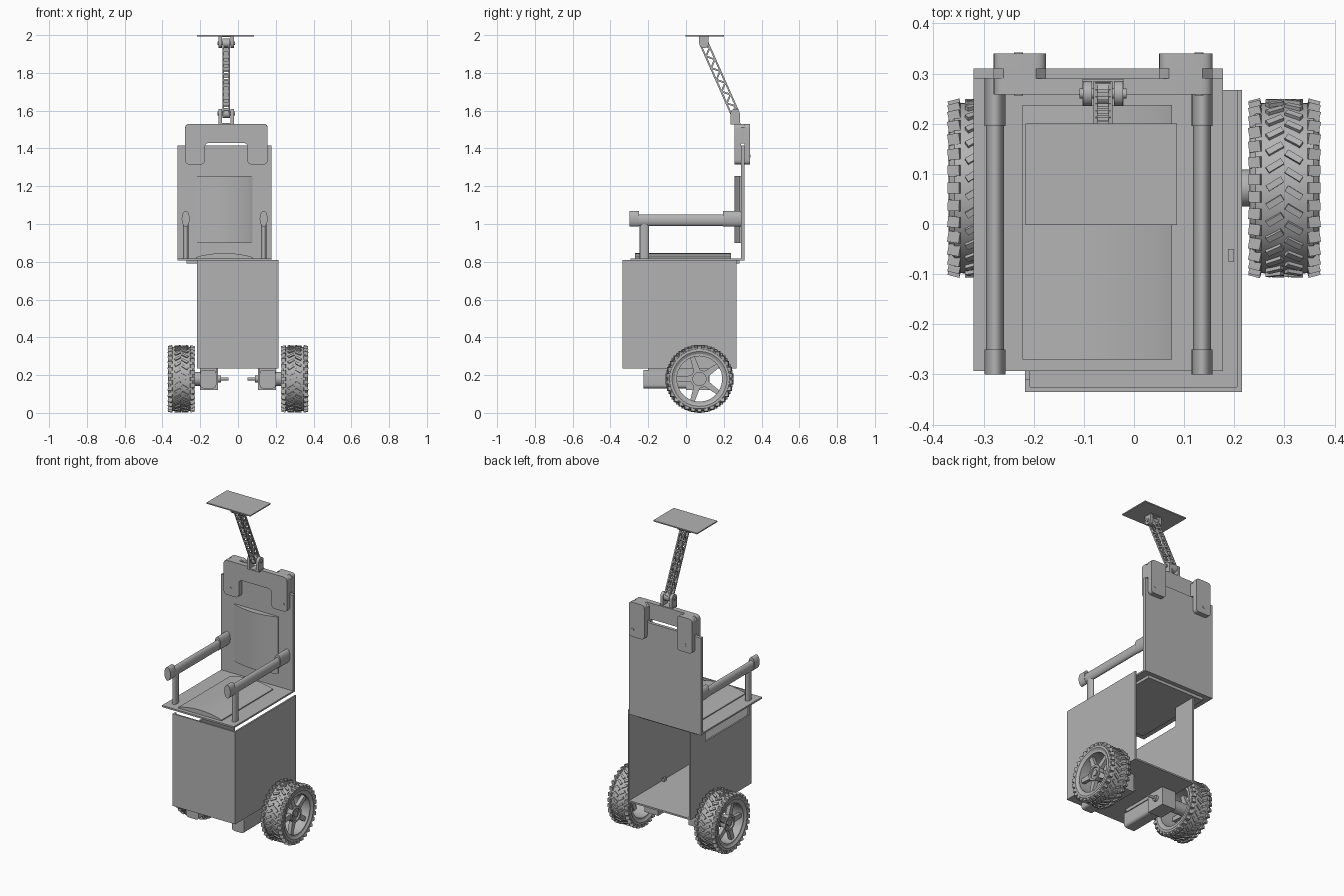
import bpy, bmesh, math
from math import sin, cos, pi, tau
from mathutils import Matrix, Vector

if "Cube" in bpy.data.objects:
    bpy.data.objects.remove(bpy.data.objects["Cube"], do_unlink=True)

grey = bpy.data.materials.new("plain grey")
grey.use_nodes = True
grey.diffuse_color = (0.45, 0.45, 0.45, 1)
grey.node_tree.nodes["Principled BSDF"].inputs["Base Color"].default_value = grey.diffuse_color


def box(bm, x0, x1, y0, y1, z0, z1):
    m = Matrix.Translation(((x0 + x1) / 2, (y0 + y1) / 2, (z0 + z1) / 2))
    bmesh.ops.create_cube(bm, size=1, matrix=m @ Matrix.Diagonal((x1 - x0, y1 - y0, z1 - z0, 1)))


def bar(bm, a, b, w, h):
    """Square bar from a to b; w is its size along x."""
    a, b = Vector(a), Vector(b)
    d = (b - a).normalized()
    side = Vector((1, 0, 0)) if abs(d.x) < 0.9 else Vector((0, 1, 0))
    side = (side - d * side.dot(d)).normalized()
    rot = Matrix((side, d.cross(side), d)).transposed().to_4x4()
    m = Matrix.Translation((a + b) / 2) @ rot
    bmesh.ops.create_cube(bm, size=1, matrix=m @ Matrix.Diagonal((w, h, (b - a).length, 1)))


def prism(bm, pts, axis, a, b):
    """Extrude a 2D outline along an axis from a to b."""
    def place(p, t):
        return {"x": (t, *p), "y": (p[0], t, p[1]), "z": (*p, t)}[axis]
    lo = [bm.verts.new(place(p, a)) for p in pts]
    hi = [bm.verts.new(place(p, b)) for p in pts]
    bm.faces.new(lo)
    bm.faces.new(hi)
    for i in range(len(pts)):
        j = (i + 1) % len(pts)
        bm.faces.new((lo[i], lo[j], hi[j], hi[i]))


def oval(cx, cy, rx, ry, n=32):
    return [(cx + rx * cos(tau * i / n), cy + ry * sin(tau * i / n)) for i in range(n)]


def rounded(pts, r):
    """Round every convex or concave corner of an outline with radius r."""
    out = []
    for i, p in enumerate(pts):
        p, q, s = Vector(p), Vector(pts[i - 1]), Vector(pts[(i + 1) % len(pts)])
        a, b = p + (q - p).normalized() * r, p + (s - p).normalized() * r
        for k in range(6):
            t = k / 5
            out.append(tuple(a * (1 - t) ** 2 + p * 2 * t * (1 - t) + b * t * t))
    return out


def lathe(bm, profile, cx, cy, cz, n=60):
    """Closed (x, radius) profile turned about an x axis line."""
    rings = [[bm.verts.new((cx + x, cy + r * cos(tau * i / n), cz + r * sin(tau * i / n)))
              for x, r in profile] for i in range(n)]
    for i in range(n):
        a, b = rings[i], rings[(i + 1) % n]
        for j in range(len(profile)):
            k = (j + 1) % len(profile)
            bm.faces.new((a[j], a[k], b[k], b[j]))


def finish(name, bm, smooth=True):
    bmesh.ops.recalc_face_normals(bm, faces=bm.faces)
    me = bpy.data.meshes.new(name)
    bm.to_mesh(me)
    bm.free()
    me.materials.append(grey)
    ob = bpy.data.objects.new(name, me)
    bpy.context.collection.objects.link(ob)
    if smooth:
        bpy.ops.object.select_all(action="DESELECT")
        ob.select_set(True)
        bpy.context.view_layer.objects.active = ob
        bpy.ops.object.shade_smooth_by_angle(angle=math.radians(30))
    return ob


# Open-backed cabinet; one side wall has a notch in its top edge
bm = bmesh.new()
box(bm, -0.217, 0.215, -0.335, 0.267, 0.235, 0.245)
box(bm, -0.217, 0.215, -0.335, -0.325, 0.245, 0.81)
box(bm, 0.205, 0.215, -0.325, 0.267, 0.245, 0.81)
notched = [(-0.325, 0.245), (0.267, 0.245), (0.267, 0.81), (0.12, 0.81),
           (0.12, 0.67), (-0.31, 0.67), (-0.31, 0.81), (-0.325, 0.81)]
prism(bm, notched, "x", -0.217, -0.207)
for s in (-1, 1):
    box(bm, s * 0.193 - 0.006, s * 0.193 + 0.006, -0.075, -0.05, 0.245, 0.265)
finish("cabinet", bm, False)

# Seat plate with the lower support panel
bm = bmesh.new()
box(bm, -0.32, 0.177, -0.293, 0.31, 0.808, 0.818)
box(bm, -0.272, 0.13, -0.245, 0.283, 0.79, 0.808)
finish("seat_plate", bm, False)

bm = bmesh.new()
box(bm, -0.32, 0.177, 0.29, 0.31, 0.818, 1.415)
finish("backrest", bm, False)


# Domed cushions
def dome(base, rise, sign):
    pts = [(-0.222, base), (0.076, base)]
    for i in range(21):
        t = i / 20
        pts.append((0.076 - 0.298 * t, base + sign * (0.006 + rise * sin(pi * t) ** 0.8)))
    return pts


bm = bmesh.new()
prism(bm, dome(0.818, 0.022, 1), "y", -0.27, 0.237)
finish("seat_cushion", bm)
bm = bmesh.new()
prism(bm, dome(0.29, 0.028, -1), "z", 0.90, 1.255)
finish("back_cushion", bm)

# Clip-over head bracket: front arch, rear legs and bridging blocks
bm = bmesh.new()
arch = [(-0.28, 1.315), (-0.175, 1.315), (-0.175, 1.43), (0.05, 1.43),
        (0.05, 1.315), (0.157, 1.315), (0.157, 1.53), (-0.28, 1.53)]
prism(bm, rounded(arch, 0.025), "y", 0.258, 0.29)
for x0, x1 in ((-0.28, -0.175), (0.05, 0.157)):
    leg = [(x0, 1.315), (x1, 1.315), (x1, 1.53), (x0, 1.53)]
    prism(bm, rounded(leg, 0.022), "y", 0.31, 0.34)
    block = [(x0, 1.425), (x1, 1.425), (x1, 1.51), (x1 - 0.02, 1.53), (x0 + 0.02, 1.53), (x0, 1.51)]
    prism(bm, block, "y", 0.29, 0.31)
    mid = -0.23 if x0 < 0 else 0.13
    for y in (0.256, 0.338):
        prism(bm, oval(mid, 1.36, 0.009, 0.009, 16), "y", y, y + 0.004)
finish("head_bracket", bm)

# Armrests with larger end grips and a front post
for name, cx in (("right_armrest", -0.277), ("left_armrest", 0.136)):
    bm = bmesh.new()
    prism(bm, oval(cx, 1.02, 0.018, 0.031), "y", -0.25, 0.195)
    for y0, y1 in ((-0.30, -0.25), (0.195, 0.29)):
        prism(bm, oval(cx, 1.028, 0.021, 0.042), "y", y0, y1)
    prism(bm, oval(cx, -0.22, 0.014, 0.025), "z", 0.818, 1.01)
    finish(name, bm)

# Lattice arm with hinge brackets
low, high, ax = Vector((0, 0.26, 1.585)), Vector((0, 0.095, 1.957)), -0.062
along = (high - low).normalized()
across = Vector((0, along.z, -along.y))
bm = bmesh.new()


def at(t, x, w):
    return low.lerp(high, t) + across * w + Vector((ax + x, 0, 0))


steps = 12
for x in (-0.015, 0.015):
    for w in (-0.02, 0.02):
        bar(bm, at(0, x, w), at(1, x, w), 0.008, 0.009)
    for i in range(steps):
        w = 0.018 if i % 2 else -0.018
        bar(bm, at(i / steps, x, w), at((i + 1) / steps, x, -w), 0.006, 0.009)
for i in range(steps + 1):
    for w in (-0.02, 0.02):
        bar(bm, at(i / steps, -0.015, w), at(i / steps, 0.015, w), 0.007, 0.012)
for p in (low, high):
    prism(bm, oval(p.y, p.z, 0.025, 0.025, 24), "x", ax - 0.019, ax + 0.019)
    prism(bm, oval(p.y, p.z, 0.01, 0.01, 16), "x", ax - 0.047, ax + 0.047)
finish("lattice_arm", bm)

for name, p, edge in (("lower_hinge", low, 1.53), ("upper_hinge", high, 1.993)):
    bm = bmesh.new()
    for x in (ax - 0.04, ax + 0.022):
        cheek = [(p.y + 0.025 * cos(a), p.z + (p.z - edge) / abs(p.z - edge) * 0.025 * sin(a))
                 for a in [pi * i / 12 for i in range(13)]]
        prism(bm, cheek + [(p.y - 0.025, edge), (p.y + 0.025, edge)], "x", x, x + 0.018)
    box(bm, ax - 0.042, ax + 0.042, p.y - 0.025, p.y + 0.028, edge - 0.004, edge + 0.004)
    finish(name, bm)

bm = bmesh.new()
box(bm, -0.216, 0.086, -0.002, 0.2, 1.993, 2.0)
finish("top_panel", bm, False)

# Wheels, gearboxes and axles, mirrored left and right
WY, WZ = 0.0715, 0.18
tyre = [(-0.062, 0.132), (-0.07, 0.145), (-0.069, 0.158), (-0.058, 0.168), (-0.03, 0.171),
        (0.03, 0.171), (0.058, 0.168), (0.069, 0.158), (0.07, 0.145), (0.062, 0.132)]
rim = [(-0.062, 0.12), (-0.062, 0.137), (0.062, 0.137), (0.062, 0.12)]
for side, s in (("right", -1), ("left", 1)):
    cx = s * 0.3
    bm = bmesh.new()
    lathe(bm, tyre, cx, WY, WZ)

    def tread(angle, x, r):
        return (cx + s * x, WY + r * cos(angle), WZ + r * sin(angle))

    count = 30
    for i in range(count):
        a = tau * i / count
        for e in (-1, 1):
            b = a + (0.5 + e * 0.5) * pi / count
            bar(bm, tread(b, e * 0.046, 0.169), tread(b, e * 0.069, 0.163), 0.022, 0.022)
            bar(bm, tread(b, e * 0.004, 0.17), tread(b + 0.11, e * 0.034, 0.17), 0.013, 0.016)
    finish(side + "_tyre", bm)

    bm = bmesh.new()
    lathe(bm, rim, cx, WY, WZ)
    lathe(bm, [(0.02, 0.035), (0.02, 0.048), (0.055, 0.048), (0.055, 0.035)], cx if s > 0 else cx - 0.075, WY, WZ, 32)
    prism(bm, oval(WY, WZ, 0.037, 0.037), "x", s * 0.195, s * 0.345)
    prism(bm, oval(WY, WZ, 0.02, 0.02, 6), "x", s * 0.345, s * 0.352)
    for k in range(5):
        a = pi + tau * k / 5
        c, d = Vector((cos(a), sin(a))), Vector((-sin(a), cos(a)))
        o = Vector((WY, WZ))
        spoke = [o + c * 0.038 + d * 0.018, o + c * 0.124 + d * 0.012,
                 o + c * 0.124 - d * 0.012, o + c * 0.038 - d * 0.018]
        prism(bm, [tuple(p) for p in spoke], "x", s * 0.325, s * 0.348)
    finish(side + "_rim", bm)

    bm = bmesh.new()
    body = [(s * 0.115, 0.13), (s * 0.2, 0.13), (s * 0.2, 0.228), (s * 0.115, 0.228)]
    prism(bm, rounded(body, 0.02), "y", -0.225, 0.02)
    box(bm, min(s * 0.105, s * 0.2), max(s * 0.105, s * 0.2), 0.0, 0.125, 0.122, 0.235)
    box(bm, min(s * 0.11, s * 0.2), max(s * 0.11, s * 0.2), -0.2, 0.0, 0.215, 0.235)
    prism(bm, oval(WY, WZ, 0.008, 0.008, 16), "x", s * 0.05, s * 0.12)
    prism(bm, oval(WY, WZ, 0.018, 0.018, 20), "x", s * 0.09, s * 0.106)
    finish(side + "_drive_motor", bm)
